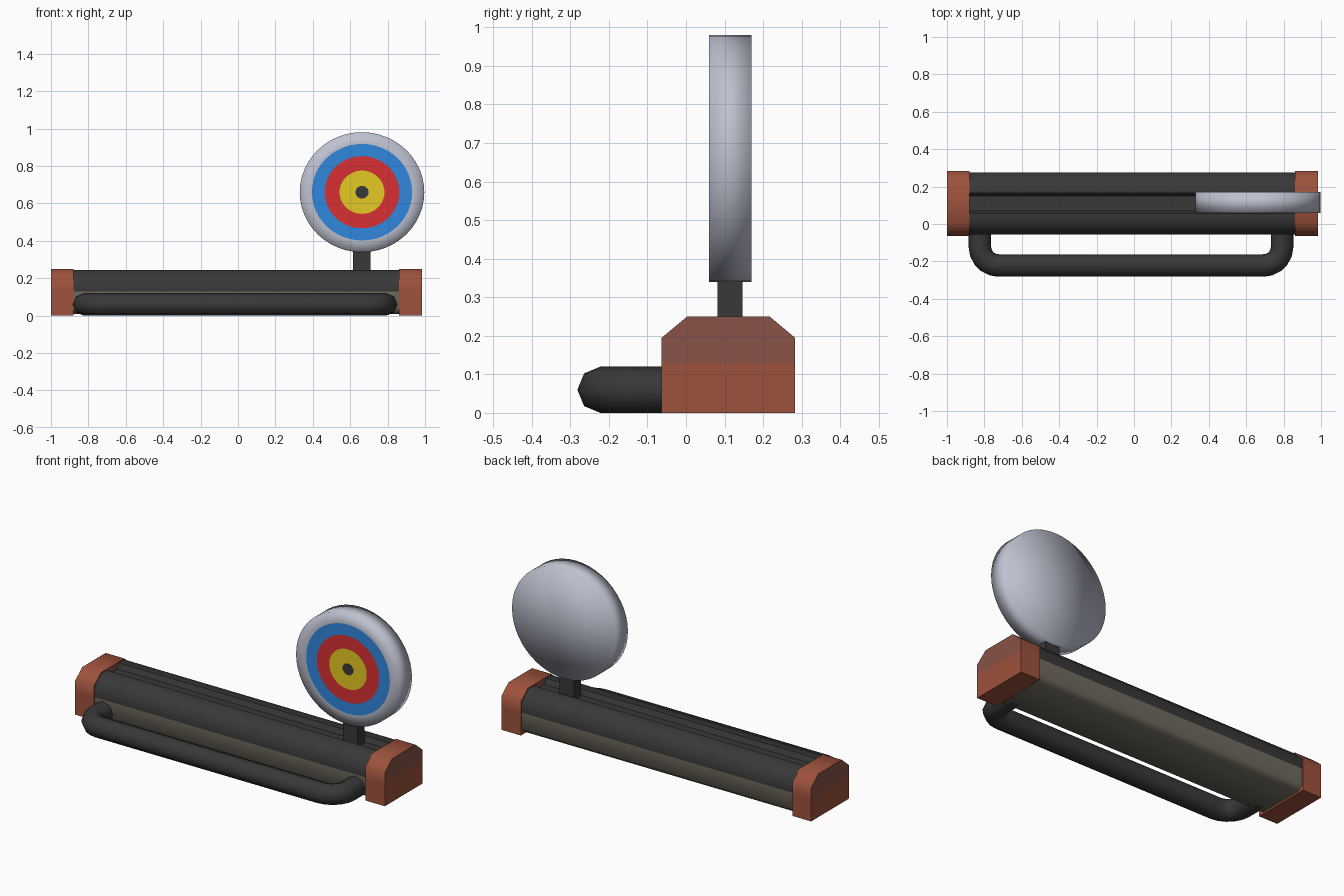
import bpy, bmesh
from math import sin, cos, pi, radians

cube = bpy.data.objects.get("Cube")
if cube:
    bpy.data.objects.remove(cube, do_unlink=True)


def material(name, srgb):
    m = bpy.data.materials.new(name)
    rgba = [((c / 255 + 0.055) / 1.055) ** 2.4 for c in srgb] + [1.0]
    m.diffuse_color = rgba
    m.use_nodes = True
    m.node_tree.nodes["Principled BSDF"].inputs["Base Color"].default_value = rgba
    return m


charcoal = material("charcoal", (56, 56, 56))
taupe = material("taupe", (112, 107, 94))
rust = material("rust", (157, 82, 60))
dull_rust = material("dull rust", (136, 82, 70))
pale_grey = material("pale grey", (190, 193, 208))
blue = material("blue", (48, 135, 222))
red = material("red", (216, 48, 50))
yellow = material("yellow", (230, 202, 36))


def finish(bm, name, mats, angle=60):
    bmesh.ops.recalc_face_normals(bm, faces=bm.faces)
    mesh = bpy.data.meshes.new(name)
    bm.to_mesh(mesh)
    bm.free()
    for m in mats:
        mesh.materials.append(m)
    mesh.shade_smooth()
    mesh.set_sharp_from_angle(angle=radians(angle))
    ob = bpy.data.objects.new(name, mesh)
    bpy.context.collection.objects.link(ob)
    return ob


def extrude_x(name, profile, x0, x1, mats, rule, split):
    """Sweep a (y, z) profile along x, cut it at a height and colour by rule."""
    bm = bmesh.new()
    face = bm.faces.new([bm.verts.new((x0, y, z)) for y, z in profile])
    out = bmesh.ops.extrude_face_region(bm, geom=[face])
    for v in out["geom"]:
        if isinstance(v, bmesh.types.BMVert):
            v.co.x = x1
    bmesh.ops.recalc_face_normals(bm, faces=bm.faces)
    bmesh.ops.bisect_plane(bm, geom=bm.verts[:] + bm.edges[:] + bm.faces[:],
                           plane_co=(0, 0, split), plane_no=(0, 0, 1))
    for f in bm.faces:
        f.normal_update()
        f.material_index = rule(f)
    return finish(bm, name, mats)


# Long base with a slot along its top
MID = 0.11
half = [(-0.14, 0.01), (-0.165, 0.035), (-0.165, 0.19), (-0.105, 0.245),
        (-0.055, 0.245), (-0.04, 0.215)]
base_profile = [(MID + y, z) for y, z in half] + [(MID - y, z) for y, z in reversed(half)]
extrude_x("base", base_profile, -0.92, 0.9, [charcoal, taupe],
          lambda f: int(f.calc_center_median().z < 0.13), 0.13)

# Chamfered end caps
cap_half = [(-0.173, 0.0), (-0.173, 0.195), (-0.107, 0.25)]
cap_profile = [(MID + y, z) for y, z in cap_half] + [(MID - y, z) for y, z in reversed(cap_half)]
for name, x0, x1 in (("right_end_cap", -1.0, -0.88), ("left_end_cap", 0.86, 0.985)):
    extrude_x(name, cap_profile, x0, x1, [rust, dull_rust],
              lambda f: int(abs(f.normal.x) > 0.9 and f.calc_center_median().z > 0.13), 0.13)

# Bent tube handle on the front
R, ZC, FRONT, BEND = 0.06, 0.06, -0.222, 0.1
XL, XR = -0.824, 0.792
path = [(XL, 0.0)]
for cx, start in ((XL + BEND, pi), (XR - BEND, 1.5 * pi)):
    for i in range(6):
        a = start + i * pi / 10
        path.append((cx + BEND * cos(a), FRONT + BEND + BEND * sin(a)))
path.append((XR, 0.0))
curve = bpy.data.curves.new("handle", "CURVE")
curve.dimensions = "3D"
curve.bevel_depth = R
curve.bevel_resolution = 2
curve.use_fill_caps = True
spline = curve.splines.new("POLY")
spline.points.add(len(path) - 1)
for p, (x, y) in zip(spline.points, path):
    p.co = (x, y, ZC, 1)
spline.use_smooth = True
curve.materials.append(charcoal)
bpy.context.collection.objects.link(bpy.data.objects.new("handle", curve))

# Post carrying the target
bm = bmesh.new()
bmesh.ops.create_cube(bm, size=1)
for v in bm.verts:
    v.co = (0.662 + v.co.x * 0.095, 0.114 + v.co.y * 0.065, 0.285 + v.co.z * 0.17)
finish(bm, "target_post", [charcoal], 30)

# Round target: rings on the front, plain rim and back
SEG, Y0, Y1 = 48, 0.06, 0.17
bm = bmesh.new()


def ring(radius, y):
    return [bm.verts.new((0.663 + radius * cos(2 * pi * i / SEG), y,
                          0.66 + 0.963 * radius * sin(2 * pi * i / SEG))) for i in range(SEG)]


def bridge(a, b, index):
    for i in range(SEG):
        j = (i + 1) % SEG
        bm.faces.new((a[i], a[j], b[j], b[i])).material_index = index


def fan(loop, y, index):
    c = bm.verts.new((0.663, y, 0.66))
    for i in range(SEG):
        bm.faces.new((loop[i], loop[(i + 1) % SEG], c)).material_index = index


radii = [0.333, 0.268, 0.2, 0.12, 0.035]
loops = [ring(r, Y0) for r in radii]
for k in range(len(radii) - 1):
    bridge(loops[k], loops[k + 1], k)
fan(loops[-1], Y0, 4)
back = ring(radii[0], Y1)
bridge(loops[0], back, 0)
fan(back, Y1, 0)
finish(bm, "target", [pale_grey, blue, red, yellow, charcoal], 180)
